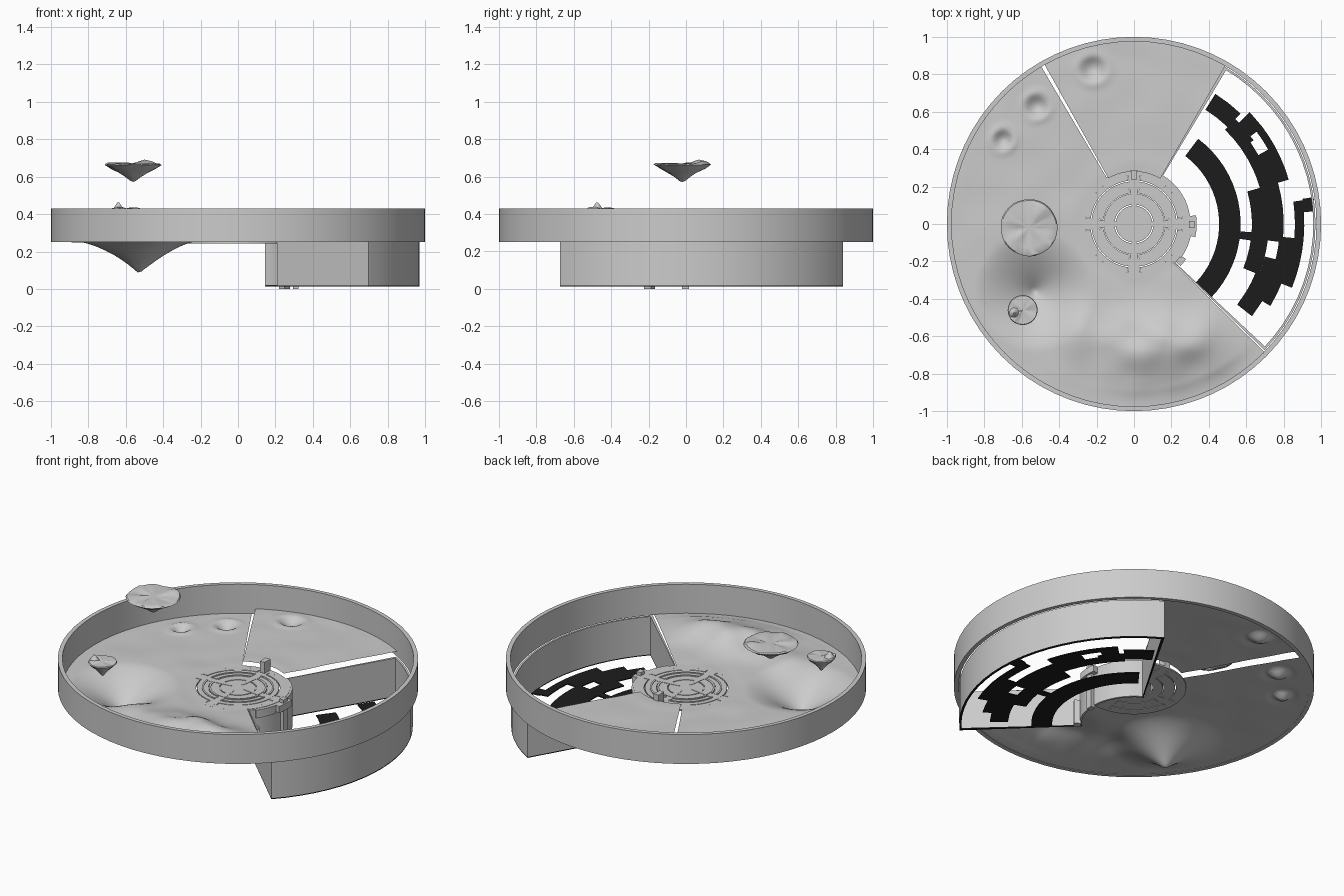
import bpy, bmesh, random
from math import sin, cos, radians, exp, hypot, pi
from mathutils import noise, Vector

if "Cube" in bpy.data.objects:
    bpy.data.objects.remove(bpy.data.objects["Cube"])

black = bpy.data.materials.new("black")
black.diffuse_color = (0.012, 0.012, 0.012, 1)
black.use_nodes = True
black.node_tree.nodes["Principled BSDF"].inputs["Base Color"].default_value = black.diffuse_color


def finish(name, bm, mat=None, angle=35):
    bmesh.ops.recalc_face_normals(bm, faces=bm.faces)
    me = bpy.data.meshes.new(name)
    bm.to_mesh(me)
    bm.free()
    ob = bpy.data.objects.new(name, me)
    bpy.context.collection.objects.link(ob)
    if mat:
        me.materials.append(mat)
    bpy.ops.object.select_all(action='DESELECT')
    ob.select_set(True)
    bpy.context.view_layer.objects.active = ob
    bpy.ops.object.shade_smooth_by_angle(angle=radians(angle))
    return ob


def add_sector(bm, r0, r1, a0, a1, z0, z1):
    """Solid ring segment; a full 360 degrees closes on itself."""
    full = a1 - a0 >= 360
    n = max(1, round((a1 - a0) / 5))
    rows = []
    for i in range(n if full else n + 1):
        a = radians(a0 + (a1 - a0) * i / n)
        rows.append([bm.verts.new((r * cos(a), r * sin(a), z))
                     for r, z in ((r0, z0), (r1, z0), (r1, z1), (r0, z1))])
    for i in range(n):
        p, q = rows[i], rows[(i + 1) % len(rows)]
        for k in range(4):
            m = (k + 1) % 4
            bm.faces.new((p[k], p[m], q[m], q[k]))
    if not full:
        bm.faces.new(rows[0])
        bm.faces.new(rows[-1])


def sectors(name, items, z0, z1, mat=None):
    bm = bmesh.new()
    for it in items:
        add_sector(bm, *it, z0, z1)
    return finish(name, bm, mat)


def height(x, y):
    """Landscape relief: funnel, ridge mound, dents and light roughness."""
    g = lambda cx, cy, sx, sy: exp(-((x - cx) / sx) ** 2 - ((y - cy) / sy) ** 2)
    z = 0.006 * noise.noise(Vector((x * 5, y * 5, 0.3)))
    d = hypot(x + 0.53, y + 0.36)
    z -= 0.17 * max(0, 1 - d / 0.32) ** 1.6
    rough = 1 + 0.4 * noise.noise(Vector((x * 6, y * 6, 2)))
    z += 0.085 * rough * g(0.12, -0.66, 0.28, 0.17)
    z += 0.03 * g(-0.3, -0.6, 0.1, 0.14) + 0.03 * g(0.38, -0.62, 0.12, 0.12)
    for cx, cy, r in ((-0.52, 0.63, .07), (-0.22, 0.83, .08), (-0.7, 0.45, .06)):
        t = hypot(x - cx, y - cy) / r
        z += -0.03 * exp(-(t * 1.5) ** 2) + 0.01 * exp(-((t - 1) * 3) ** 2)
    return z


def terrain(name, a0, a1, zbase, na, nr=50, r0=0.28, r1=0.978):
    bm = bmesh.new()
    grid = []
    for i in range(na + 1):
        a = radians(a0 + (a1 - a0) * i / na)
        row = []
        for j in range(nr + 1):
            r = r0 + (r1 - r0) * j / nr
            x, y = r * cos(a), r * sin(a)
            edge = min(1, (r - r0) / 0.06, (r1 - r) / 0.08)
            row.append(bm.verts.new((x, y, zbase + height(x, y) * edge)))
        grid.append(row)
    for i in range(na):
        for j in range(nr):
            bm.faces.new((grid[i][j], grid[i][j + 1], grid[i + 1][j + 1], grid[i + 1][j]))
    ob = finish(name, bm, angle=60)
    return ob


# Outer rim and landscape floors
sectors("outer_rim", [(0.975, 1.0, 0, 360)], 0.25, 0.43)
terrain("main_ground", 120.5, 315.5, 0.252, 130)
terrain("raised_back_ground", 60, 119.3, 0.282, 44)

# Sunken wedge: four thin walls, open top and bottom
T = 0.012
wedge = [(0.29, 0.29 + T, -44, 60), (0.97 - T, 0.97, -44, 60),
         (0.29, 0.97, -44, -43.1), (0.29, 0.97, 59.1, 60)]
sectors("wedge_walls", wedge, 0.018, 0.25)
sectors("wedge_base_frame", wedge[1:], 0.012, 0.018, black)

# Black stepped floor tiles at the bottom of the wedge
tiles = [(.455, .57, -44, 53), (.57, .63, -8, -4),
         (.72, .82, 46, 58), (.70, .78, 35, 46), (.78, .86, 37, 44),
         (.70, .76, 29, 35), (.82, .86, 29, 37), (.70, .86, 16, 29),
         (.63, .80, -7, 16), (.63, .72, -22, -7), (.78, .91, -14, -5),
         (.72, .91, -22, -14), (.70, .85, -31, -22), (.70, .80, -38, -31),
         (.86, .91, -5, 8), (.91, .97, 4, 8.5)]
sectors("floor_tiles", tiles, 0.012, 0.018, black)

# Central hub: plate segments separated by fine slits
hub = [(0.001, 0.098, 0, 360), (0.104, 0.16, 0, 360), (0.20, 0.228, 0, 360), (0.262, 0.29, 0, 360)]
for q in range(4):
    hub += [(0.165, 0.2, q * 90 + 8, q * 90 + 82), (0.16, 0.2, q * 90 - 7, q * 90 + 7),
            (0.233, 0.262, q * 90 + 8, q * 90 + 82), (0.228, 0.262, q * 90 - 7, q * 90 + 7)]
sectors("hub_plate", hub, 0.243, 0.252)
ribs = [(0.15, 0.162, q * 90 + 9, q * 90 + 81) for q in range(4)]
ribs += [(0.19, 0.2, q * 90 + 6, q * 90 + 84) for q in range(4)]
sectors("hub_ribs", ribs, 0.25, 0.256)
sectors("hub_arms", [(0.04, 0.15, q * 90 - 8, q * 90 + 8) for q in range(4)], 0.25, 0.254)

# Peg on the hub, and pillars running down the hub wall
sectors("hub_peg", [(0.235, 0.29, 86.5, 93.5)], 0.25, 0.32)
sectors("wall_pillar_tall", [(0.29, 0.335, -12, 8)], 0.21, 0.25)
sectors("wall_pillar_shaft", [(0.295, 0.325, -4, 3)], 0.0, 0.27)
sectors("wall_ledge", [(0.29, 0.31, -36, -12)], 0.2, 0.25)
sectors("wall_pillar_short", [(0.295, 0.335, -42, -34)], 0.0, 0.15)


def island(name, cx, cy, ztop, radius, depth, seed, bump):
    """Floating rock: ragged rim, rough flat top, funnel-shaped underside."""
    bm = bmesh.new()
    n = 32
    prof = [(0.35, 0), (0.7, 0), (0.96, 0.0), (1, -0.06), (0.75, -0.3),
            (0.5, -0.5), (0.28, -0.72), (0.1, -0.94)]
    rings = []
    for k, (r, h) in enumerate(prof):
        ring = []
        for i in range(n):
            a = 2 * pi * i / n
            d = noise.noise(Vector((cos(a) * 2.2, sin(a) * 2.2, seed + h * 3)))
            rr = radius * r * (1 + (0.22 * d if k > 3 else 0.02 * d))
            z = ztop + depth * h
            if k < 3:
                z += 0.1 * depth * d
                z += bump * exp(-((cos(a) * r - 0.45) ** 2 + (sin(a) * r - 0.6) ** 2) * 10)
            else:
                z += 0.05 * depth * d
            ring.append(bm.verts.new((cx + rr * cos(a), cy + rr * sin(a), z)))
        rings.append(ring)
    for p, q in zip(rings, rings[1:]):
        for i in range(n):
            j = (i + 1) % n
            bm.faces.new((p[i], p[j], q[j], q[i]))
    for ring, z in ((rings[0], ztop), (rings[-1], ztop - depth)):
        c = bm.verts.new((cx, cy, z))
        for i in range(n):
            bm.faces.new((c, ring[i], ring[(i + 1) % n]))
    finish(name, bm, angle=40)


# Floating rocks above the landscape
island("large_floating_rock", -0.56, -0.02, 0.67, 0.153, 0.098, 1.7, 0.022)
island("small_floating_rock", -0.595, -0.46, 0.43, 0.08, 0.09, 5.1, 0.008)
# Little spike standing on the small rock
bm = bmesh.new()
bmesh.ops.create_cone(bm, cap_ends=True, segments=10, radius1=0.03, radius2=0.004, depth=0.036)
bmesh.ops.translate(bm, verts=bm.verts, vec=(-0.64, -0.475, 0.445))
finish("small_rock_spike", bm)
